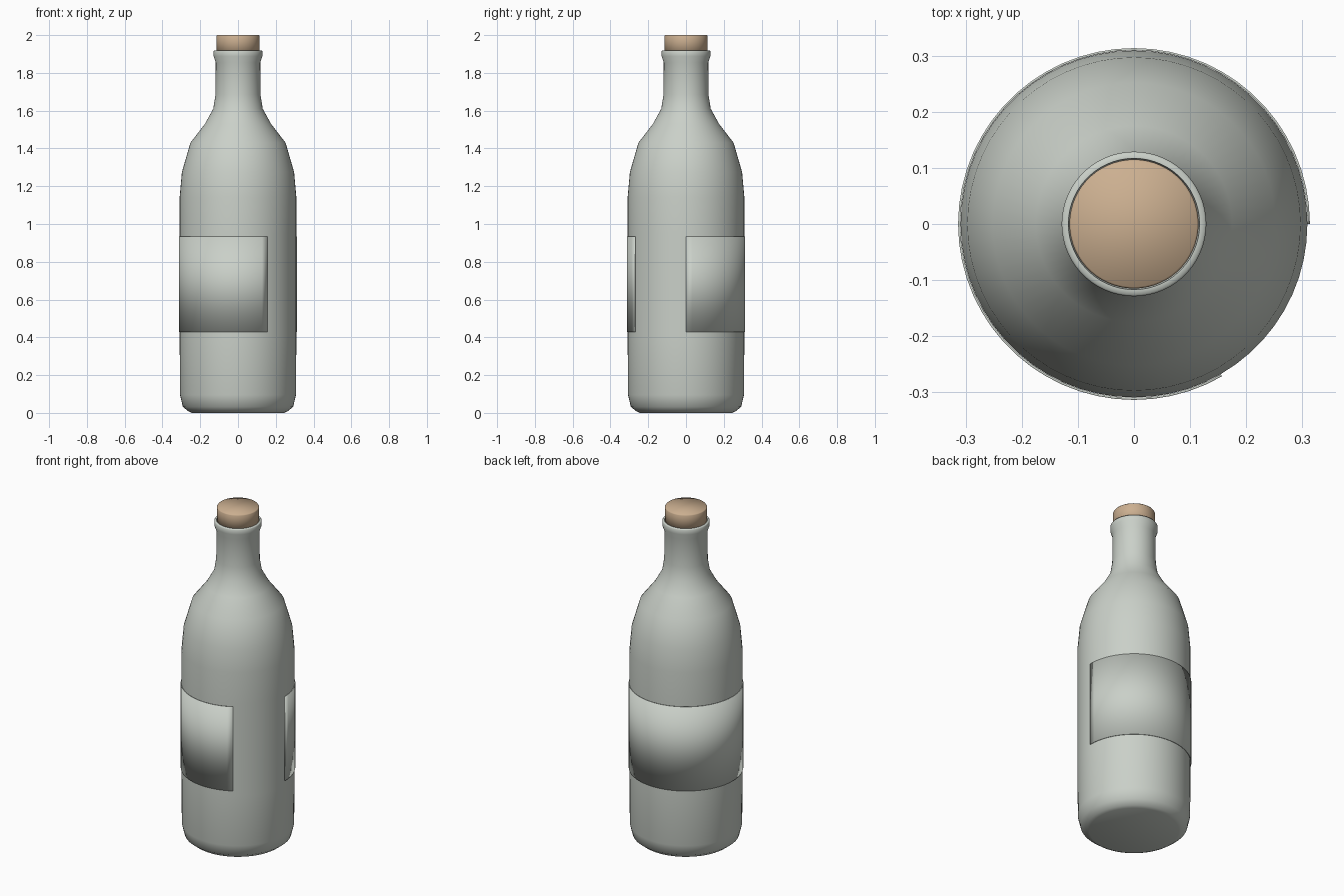
import bpy, bmesh, math

if "Cube" in bpy.data.objects:
    bpy.data.objects.remove(bpy.data.objects["Cube"])


def material(name, rgb):
    m = bpy.data.materials.new(name)
    m.diffuse_color = (*rgb, 1)
    m.use_nodes = True
    m.node_tree.nodes["Principled BSDF"].inputs["Base Color"].default_value = m.diffuse_color
    return m


glass = material("pale grey", (0.59, 0.63, 0.58))
tan = material("cork tan", (0.60, 0.43, 0.28))


def lathe(name, profile, mat, degrees=360, steps=60, closed=False, angle=180):
    """Revolve (radius, height) points around z, starting at +x."""
    bm = bmesh.new()
    full = degrees == 360
    columns = []
    for i in range(steps if full else steps + 1):
        a = math.radians(degrees * i / steps)
        columns.append([bm.verts.new((r * math.cos(a), r * math.sin(a), z))
                        for r, z in profile])
    n = len(profile)
    for i in range(steps):
        a, b = columns[i], columns[(i + 1) % len(columns)]
        for j in range(n if closed else n - 1):
            k = (j + 1) % n
            bm.faces.new((a[j], b[j], b[k], a[k]))
    if full and not closed:
        # flat end discs
        bm.faces.new([c[0] for c in reversed(columns)])
        bm.faces.new([c[-1] for c in columns])
    elif not full:
        bm.faces.new(columns[0])
        bm.faces.new(list(reversed(columns[-1])))
    bmesh.ops.recalc_face_normals(bm, faces=bm.faces)
    mesh = bpy.data.meshes.new(name)
    bm.to_mesh(mesh)
    bm.free()
    mesh.materials.append(mat)
    ob = bpy.data.objects.new(name, mesh)
    bpy.context.collection.objects.link(ob)
    bpy.ops.object.select_all(action='DESELECT')
    ob.select_set(True)
    bpy.context.view_layer.objects.active = ob
    bpy.ops.object.shade_smooth_by_angle(angle=math.radians(angle))
    return ob


# Bottle body, shoulder, neck and rolled lip
lathe("bottle", [
    (0.245, 0.0), (0.262, 0.008), (0.292, 0.032), (0.307, 0.095),
    (0.309, 0.4), (0.309, 0.95), (0.309, 1.14), (0.297, 1.275),
    (0.252, 1.43), (0.175, 1.53), (0.131, 1.61), (0.119, 1.685),
    (0.118, 1.855), (0.129, 1.888), (0.129, 1.914), (0.126, 1.919),
    (0.117, 1.919), (0.114, 1.90)], glass, angle=70)

# Wrapped label, open for a sixth of the way round
lathe("label", [(0.3095, 0.428), (0.3135, 0.428), (0.3135, 0.935),
                (0.3095, 0.935)], glass, degrees=300, steps=50, closed=True)

# Stopper
lathe("cork", [(0.114, 1.89), (0.115, 1.995), (0.112, 2.0)], tan)
